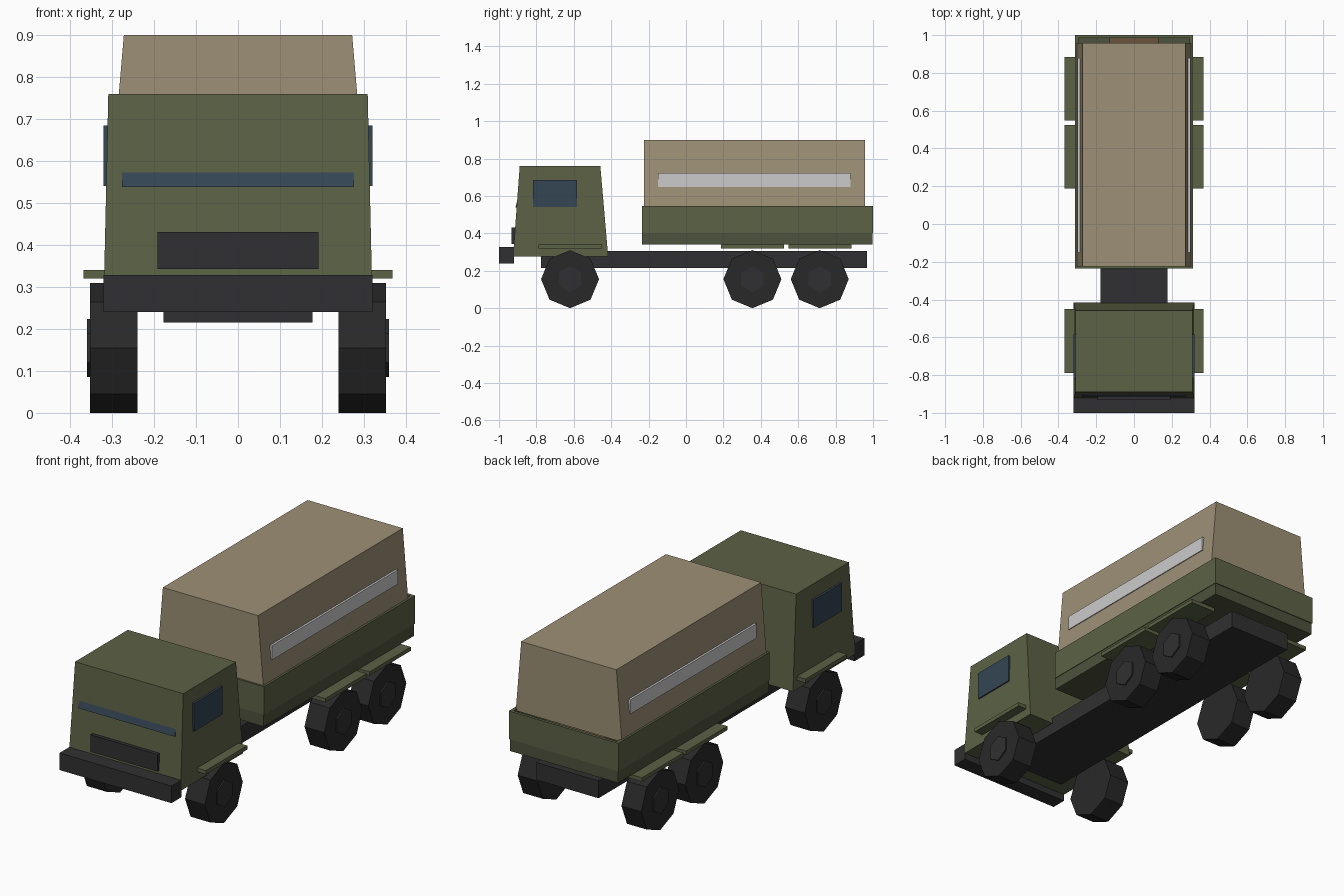
import bpy, bmesh, math
from mathutils import Matrix

if "Cube" in bpy.data.objects:
    bpy.data.objects.remove(bpy.data.objects["Cube"])


def material(name, rgb):
    m = bpy.data.materials.new(name)
    m.diffuse_color = (*rgb, 1)
    m.use_nodes = True
    m.node_tree.nodes["Principled BSDF"].inputs["Base Color"].default_value = m.diffuse_color
    return m


GREEN = material("olive", (0.107, 0.122, 0.06))
DARK_GREEN = material("dark olive", (0.075, 0.085, 0.045))
CANVAS = material("canvas", (0.34, 0.28, 0.18))
METAL = material("dark metal", (0.03, 0.03, 0.032))
RUBBER = material("rubber", (0.022, 0.022, 0.022))
GLASS = material("glass", (0.035, 0.061, 0.09))
WOOD = material("wood", (0.147, 0.089, 0.045))


def finish(name, bm, mat):
    bmesh.ops.recalc_face_normals(bm, faces=bm.faces)
    me = bpy.data.meshes.new(name)
    bm.to_mesh(me)
    bm.free()
    if mat:
        me.materials.append(mat)
    ob = bpy.data.objects.new(name, me)
    bpy.context.collection.objects.link(ob)
    return ob


def block(name, x, y, z, mat, top_x=None, top_y=None):
    """Box from (min, max) ranges; the top face may have its own ranges."""
    bm = bmesh.new()
    bmesh.ops.create_cube(bm, size=1)
    for v in bm.verts:
        up = v.co.z > 0
        xr = top_x if up and top_x else x
        yr = top_y if up and top_y else y
        v.co = (xr[v.co.x > 0], yr[v.co.y > 0], z[up])
    return finish(name, bm, mat)


def disc(name, x0, x1, y, z, r, sides, turn, mat):
    """Low-poly cylinder along x."""
    bm = bmesh.new()
    bmesh.ops.create_cone(bm, cap_ends=True, segments=sides, radius1=r, radius2=r,
                          depth=abs(x1 - x0))
    spin = Matrix.Rotation(math.radians(turn), 4, 'X') @ Matrix.Rotation(math.pi / 2, 4, 'Y')
    bm.transform(Matrix.Translation(((x0 + x1) / 2, y, z)) @ spin)
    return finish(name, bm, mat)


def side_range(s, a, b):
    return tuple(sorted((s * a, s * b)))


# Chassis and bumper
block("chassis", (-0.178, 0.178), (-0.775, 0.968), (0.215, 0.305), METAL)
block("bumper", (-0.32, 0.32), (-1.0, -0.92), (0.24, 0.328), METAL)

# Cab with windscreen, grille
block("cab", (-0.32, 0.32), (-0.925, -0.416), (0.275, 0.76), GREEN,
      (-0.309, 0.309), (-0.889, -0.458))
block("windscreen", (-0.276, 0.276), (-0.912, -0.87), (0.538, 0.68), GLASS,
      None, (-0.875, -0.85))
block("grille", (-0.192, 0.192), (-0.932, -0.89), (0.343, 0.431), METAL)

# Cargo bed: floor, boards, bench inside
block("bed_floor", (-0.31, 0.31), (-0.234, 0.996), (0.34, 0.402), DARK_GREEN)
for s, side in ((1, "left"), (-1, "right")):
    block(f"bed_side_{side}", side_range(s, 0.295, 0.313), (-0.235, 1.0), (0.402, 0.547), GREEN)
block("bed_headboard", (-0.296, 0.296), (-0.235, -0.217), (0.402, 0.547), GREEN)
block("tailgate", (-0.296, 0.296), (0.985, 1.0), (0.402, 0.547), GREEN)
block("cargo_bench", (-0.13, 0.13), (-0.1, 0.985), (0.402, 0.47), WOOD)

# Canvas cover
block("canvas_cover", (-0.303, 0.303), (-0.225, 0.957), (0.535, 0.90), CANVAS,
      (-0.272, 0.272))

# Parts repeated on both sides
for s, side in ((1, "left"), (-1, "right")):
    block(f"door_window_{side}", side_range(s, 0.29, 0.321), (-0.817, -0.584), (0.54, 0.685), GLASS)
    block(f"cover_strip_{side}", side_range(s, 0.27, 0.298), (-0.15, 0.88), (0.648, 0.722), None)
    for n, y in enumerate((-0.62, 0.355, 0.715)):
        disc(f"wheel_{side}_{n}", s * 0.24, s * 0.353, y, 0.155, 0.155, 8, 0, RUBBER)
        disc(f"hub_{side}_{n}", s * 0.34, s * 0.36, y, 0.155, 0.069, 6, 90, METAL)
        block(f"fender_{side}_{n}", side_range(s, 0.222, 0.368), (y - 0.168, y + 0.17),
              (0.32, 0.34), GREEN)
